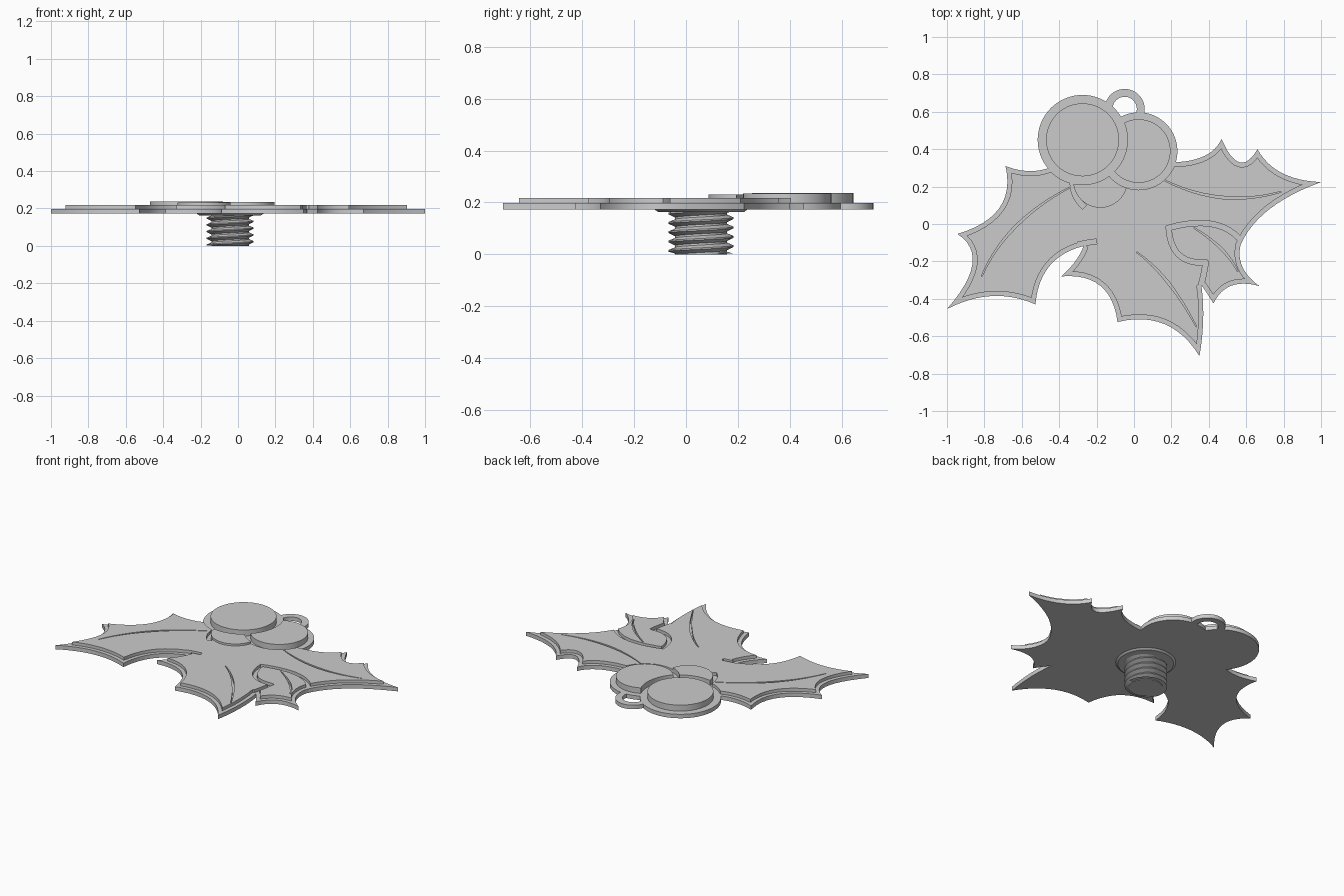
import bpy, bmesh, math
from mathutils import Vector
from mathutils.geometry import intersect_line_line_2d

cube = bpy.data.objects.get("Cube")
if cube:
    bpy.data.objects.remove(cube, do_unlink=True)

metal = bpy.data.materials.new("plain_grey")
metal.use_nodes = True
GREY = (0.6, 0.6, 0.6, 1)
metal.diffuse_color = GREY
metal.node_tree.nodes["Principled BSDF"].inputs["Base Color"].default_value = GREY

BASE_Z, BASE_TOP, LEAF_TOP = 0.172, 0.198, 0.218


def make_object(name, bm):
    bmesh.ops.recalc_face_normals(bm, faces=bm.faces)
    mesh = bpy.data.meshes.new(name)
    bm.to_mesh(mesh)
    bm.free()
    mesh.materials.append(metal)
    obj = bpy.data.objects.new(name, mesh)
    bpy.context.collection.objects.link(obj)
    return obj


def prism(name, points, z0, z1):
    bm = bmesh.new()
    face = bm.faces.new([bm.verts.new((p[0], p[1], z0)) for p in points])
    top = bmesh.ops.extrude_face_region(bm, geom=[face])["geom"]
    bmesh.ops.translate(bm, vec=(0, 0, z1 - z0),
                        verts=[v for v in top if isinstance(v, bmesh.types.BMVert)])
    return make_object(name, bm)


def disc(name, centre, r, z0, z1, n=72):
    ring = [(centre[0] + r * math.cos(math.tau * i / n),
             centre[1] + r * math.sin(math.tau * i / n)) for i in range(n)]
    return prism(name, ring, z0, z1)


def boolean(obj, other, operation="DIFFERENCE"):
    mod = obj.modifiers.new("cut", "BOOLEAN")
    mod.object, mod.operation, mod.solver = other, operation, "EXACT"
    bpy.context.view_layer.objects.active = obj
    bpy.ops.object.modifier_apply(modifier=mod.name)
    bpy.data.objects.remove(other, do_unlink=True)


def arc(a, mid, b, n=12):
    """Smooth curve from a to b passing through mid."""
    a, mid, b = Vector(a), Vector(mid), Vector(b)
    c = 2 * mid - (a + b) / 2
    return [a * (1 - t) ** 2 + c * 2 * t * (1 - t) + b * t * t
            for t in (i / n for i in range(n + 1))]


def offset(line, d):
    """Shift an open line to its left by d (a number or one per point)."""
    out = []
    for i, p in enumerate(line):
        along = (line[min(i + 1, len(line) - 1)] - line[max(i - 1, 0)]).normalized()
        out.append(p + Vector((-along.y, along.x)) * d)
    return out


def trim(a, b):
    """Cut two neighbouring lines where they cross."""
    for i in range(len(a) - 1, 0, -1):
        for j in range(len(b) - 1):
            hit = intersect_line_line_2d(a[i - 1], a[i], b[j], b[j + 1])
            if hit:
                return a[:i] + [hit], [hit] + b[j + 1:]
    return a, b


def groove(path, width, taper):
    """Cutter that follows a curved path."""
    n = len(path) - 1
    left, right = [], []
    for i, (p, q) in enumerate(zip(offset(path, 1), path)):
        w = width / 2 * (1 - taper * abs(2 * i / n - 1))
        left.append(q + (p - q) * w)
        right.append(q - (p - q) * w)
    return prism("groove_cutter", right + left[::-1], 0.18, 0.3)


# Leaf silhouette: tips and notches alternating with mid points of each edge
EDGE = [(-.44, .305), (-.56, .283), (-.687, .31), (-.72, .085), (-.944, -.053),
        (-.864, -.215), (-1, -.455), (-.76, -.385), (-.527, -.43), (-.452, -.225),
        (-.27, -.118), (-.313, -.198), (-.388, -.28), (-.18, -.33), (-.088, -.524),
        (.163, -.535), (.35, -.706), (.37, -.51), (.36, -.326), (.39, -.37),
        (.425, -.425), (.52, -.33), (.671, -.332), (.58, -.23), (.57, -.11),
        (.725, .08), (1, .224), (.79, .273), (.66, .40), (.564, .33),
        (.468, .455), (.377, .364), (.21, .33)]
sides = [arc(*EDGE[i:i + 3]) for i in range(0, len(EDGE) - 2, 2)]
outline = [p for s in sides for p in s[:-1]] + [sides[-1][-1]]

# Berries: centre, raised radius, backing radius, top height
BERRIES = [((-.275, .45), .195, .24, .237), ((.025, .39), .17, .207, .234),
           ((-.18, .232), .145, .145, .231)]

# Backing plate with hanging loop
plate = prism("backing_plate", outline, BASE_Z, BASE_TOP)
loop = disc("loop", (-.05, .615), .107, BASE_Z, BASE_TOP, 48)
boolean(loop, disc("hole", (-.05, .615), .065, 0, 1, 48))
boolean(plate, loop, "UNION")
for centre, r, rim, top in BERRIES[:2]:
    boolean(plate, disc("rim", centre, rim, BASE_Z, BASE_TOP), "UNION")

# Raised leaves, inset from the silhouette
inner = [offset(s, 0.024) for s in sides]
for i in range(len(inner) - 1):
    inner[i], inner[i + 1] = trim(inner[i], inner[i + 1])
points = []
for p in (p for s in inner for p in s):
    if not points or (p - points[-1]).length > 1e-4:
        points.append(p)
leaves = prism("raised_leaves", points, 0.19, LEAF_TOP)

# Veins and gaps between overlapping leaves: path, width, taper
GROOVES = [
    (((-.815, -.28), (-.63, -.01), (-.335, .2)), .014, .7),
    (((.16, .235), (.47, .142), (.785, .172)), .014, .7),
    (((.013, -.15), (.18, -.31), (.334, -.55)), .014, .7),
    (((.32, -.02), (.468, -.134), (.555, -.255)), .014, .7),
    (((-.3, -.11), (-.25, -.1), (-.2, -.093)), .026, 0),
    (((.6, -.13), (.44, -.005), (.18, -.022)), .028, 0),
    (((.185, -.01), (.24, -.165), (.39, -.205)), .028, 0),
    (((.385, -.195), (.372, -.27), (.35, -.36)), .028, 0),
    (((-.325, .24), (-.315, .16), (-.265, .09)), .03, 0)]
for path, width, taper in GROOVES:
    boolean(leaves, groove(arc(*path), width, taper))
for centre, r, rim, top in BERRIES:
    boolean(leaves, disc("clearance", centre, rim, 0.15, 0.3))

# Berries, each tucked behind the previous ones
parts = [plate, leaves]
for k, (centre, r, rim, top) in enumerate(BERRIES):
    berry = disc(f"berry_{k + 1}", centre, r, 0.19, top)
    for c2, r2, rim2, t2 in BERRIES[:k]:
        boolean(berry, disc("clearance", c2, rim2, 0.15, 0.3))
    parts.append(berry)

# Threaded post: a helical profile clamped between the ends
CENTRE, ROOT, CREST, PITCH, N = (-.042, .058), .1, .126, .036, 48
profile = [(0, ROOT), (.2, ROOT), (.55, CREST), (.7, CREST)]
bm = bmesh.new()
rows = []
for turn in range(-1, 6):
    for h, r in profile:
        row = []
        for j in range(N + 1):
            a = math.tau * j / N
            z = min(max(PITCH * (turn + h + j / N), 0.003), 0.168)
            row.append(bm.verts.new((CENTRE[0] + r * math.cos(a),
                                     CENTRE[1] + r * math.sin(a), z)))
        rows.append(row)
for low, high in zip(rows, rows[1:]):
    for j in range(N):
        bm.faces.new((low[j], low[j + 1], high[j + 1], high[j]))
bmesh.ops.remove_doubles(bm, verts=bm.verts, dist=1e-5)
parts.append(make_object("screw_thread", bm))
parts.append(disc("screw_core", CENTRE, ROOT, 0, 0.18, N))

# Thin flange under the plate
bm = bmesh.new()
bmesh.ops.create_cone(bm, cap_ends=True, segments=64, radius1=.165, radius2=.182, depth=.012)
bmesh.ops.translate(bm, verts=bm.verts, vec=(*CENTRE, .169))
parts.append(make_object("screw_flange", bm))

# Smooth the curved walls, keep edges sharp
for obj in bpy.context.view_layer.objects:
    obj.select_set(obj in parts)
bpy.context.view_layer.objects.active = plate
bpy.ops.object.shade_smooth_by_angle(angle=math.radians(25))
